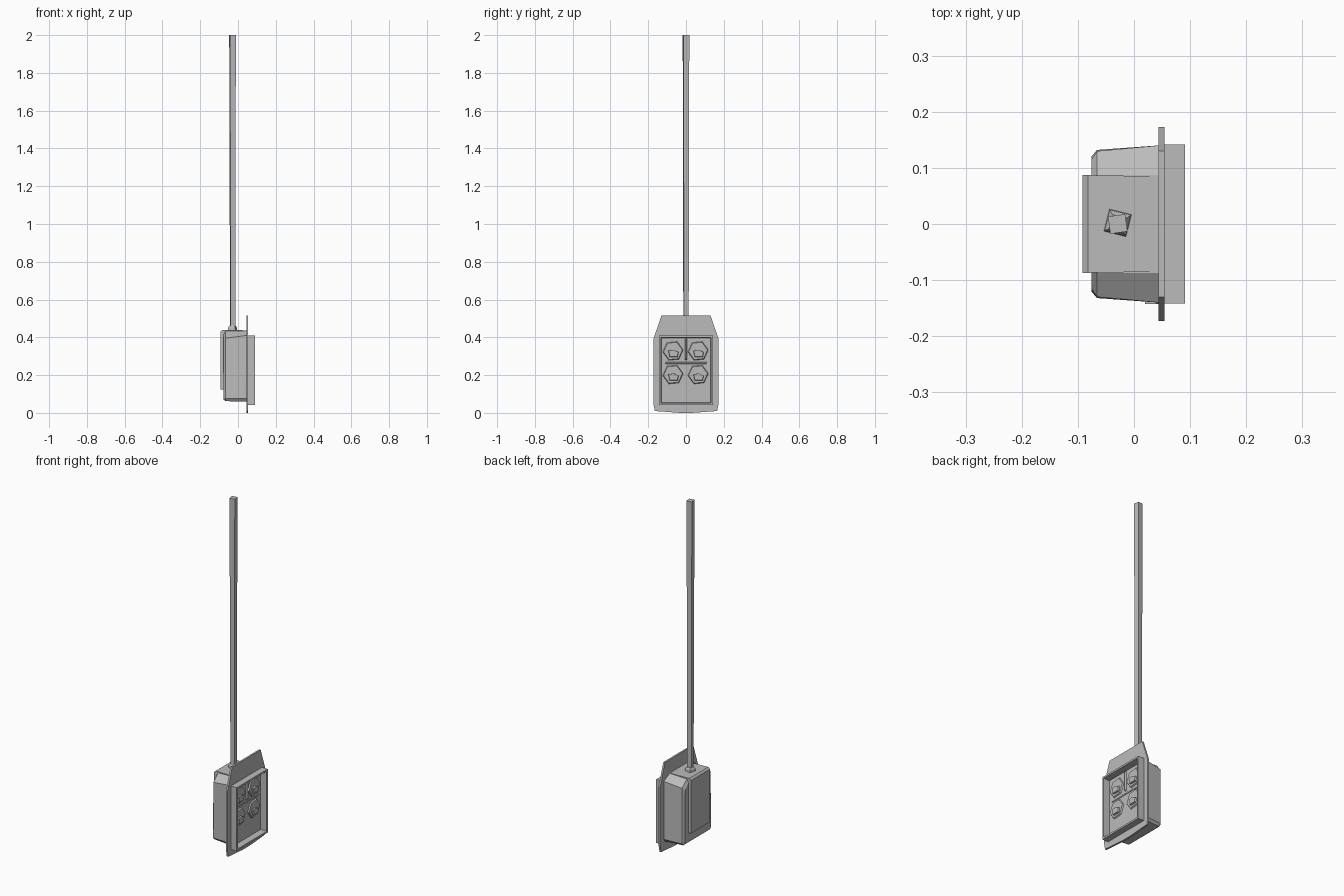
import bpy, bmesh, math
from mathutils import Vector

cube = bpy.data.objects.get("Cube")
if cube:
    bpy.data.objects.remove(cube, do_unlink=True)

grey = bpy.data.materials.new("plain grey")
grey.use_nodes = True
GREY = (0.5, 0.5, 0.5, 1)
grey.diffuse_color = GREY
grey.node_tree.nodes["Principled BSDF"].inputs["Base Color"].default_value = GREY


def loft(name, rings, caps=True, loop=False):
    """Skin a sequence of equal-length rings of points."""
    bm = bmesh.new()
    rows = [[bm.verts.new(p) for p in ring] for ring in rings]
    n = len(rows[0])
    pairs = list(zip(rows, rows[1:])) + ([(rows[-1], rows[0])] if loop else [])
    for a, b in pairs:
        for i in range(n):
            j = (i + 1) % n
            bm.faces.new((a[i], a[j], b[j], b[i]))
    if caps and not loop:
        bm.faces.new(rows[0])
        bm.faces.new(rows[-1])
    bmesh.ops.recalc_face_normals(bm, faces=bm.faces)
    mesh = bpy.data.meshes.new(name)
    bm.to_mesh(mesh)
    bm.free()
    mesh.materials.append(grey)
    obj = bpy.data.objects.new(name, mesh)
    bpy.context.collection.objects.link(obj)
    return obj


def outline(x, half):
    """Mirror a half outline of (y, z) points, listed bottom to top, at depth x."""
    return [(x, y, z) for y, z in half] + [(x, -y, z) for y, z in reversed(half)]


def rect(x, y, z0, z1):
    return outline(x, [(y, z0), (y, z1)])


def square(cx, cy, z, half, turn):
    r = half * math.sqrt(2)
    return [(cx + r * math.cos(turn + math.pi * (k / 2 + 0.25)),
             cy + r * math.sin(turn + math.pi * (k / 2 + 0.25)), z) for k in range(4)]


# Mounting plate with clipped upper corners
plate = [(0.03, 0.0), (0.165, 0.01), (0.173, 0.05), (0.173, 0.39), (0.13, 0.515)]
loft("back_plate", [outline(0.044, plate), outline(0.054, plate)])

# Housing, tapering away from the plate, with a chamfered rear edge
loft("housing", [
    outline(0.044, [(0.13, 0.06), (0.14, 0.075), (0.14, 0.41), (0.087, 0.435)]),
    outline(-0.066, [(0.12, 0.062), (0.132, 0.075), (0.13, 0.395), (0.087, 0.433)]),
    outline(-0.076, [(0.11, 0.07), (0.12, 0.08), (0.115, 0.385), (0.08, 0.42)])])

# Raised rear panel that runs over the top of the housing
loft("rear_panel", [rect(0.044, 0.085, 0.125, 0.437),
                    rect(-0.082, 0.087, 0.125, 0.44),
                    rect(-0.092, 0.087, 0.125, 0.43)])

# Deep open frame around the face
loft("face_frame", [rect(0.05, 0.142, 0.043, 0.41), rect(0.091, 0.142, 0.043, 0.41),
                    rect(0.091, 0.132, 0.053, 0.40), rect(0.05, 0.13, 0.056, 0.397)],
     loop=True)

# Hexagonal fittings and their small wedges
for side, y in (("right", -0.069), ("left", 0.064)):
    for level, z in (("upper", 0.328), ("lower", 0.203)):
        hexes = [[(x, y + r * math.cos(k * math.pi / 3 + 0.1),
                   z + r * math.sin(k * math.pi / 3 + 0.1)) for k in range(6)]
                 for x, r in ((0.053, 0.055), (0.061, 0.05))]
        loft(f"{side}_{level}_fitting", hexes)
        shape = [(-0.026, 0.002), (-0.018, -0.033), (0.026, -0.033), (0.03, -0.006), (0.004, 0.006)]
        loft(f"{side}_{level}_wedge",
             [[(x, y + s * a, z + s * b) for a, b in shape]
              for x, s in ((0.058, 1), (0.07, 0.9))])

# Dividing ridges on the face
loft("upright_ridge", [rect(0.053, 0.006, 0.28, 0.395), rect(0.064, 0.002, 0.285, 0.39)])
loft("cross_ridge", [rect(0.053, 0.11, 0.258, 0.27), rect(0.057, 0.105, 0.262, 0.266)])

# Small side latch
latch = [(0.02, 0.19), (0.04, 0.19), (0.044, 0.1), (0.034, 0.1)]
loft("side_latch", [[(x, y, z) for x, z in latch] for y in (-0.13, -0.143)])

# Pole and its collar, both slightly turned
turn = math.radians(-14)
loft("pole_collar", [square(-0.029, 0.002, 0.43, 0.021, turn),
                     square(-0.029, 0.002, 0.452, 0.019, turn),
                     square(-0.029, 0.001, 0.462, 0.013, turn)])
loft("pole", [square(-0.028, 0, 0.44, 0.0125, math.radians(8)),
              square(-0.029, 0, 2.0, 0.0155, math.radians(8))])
